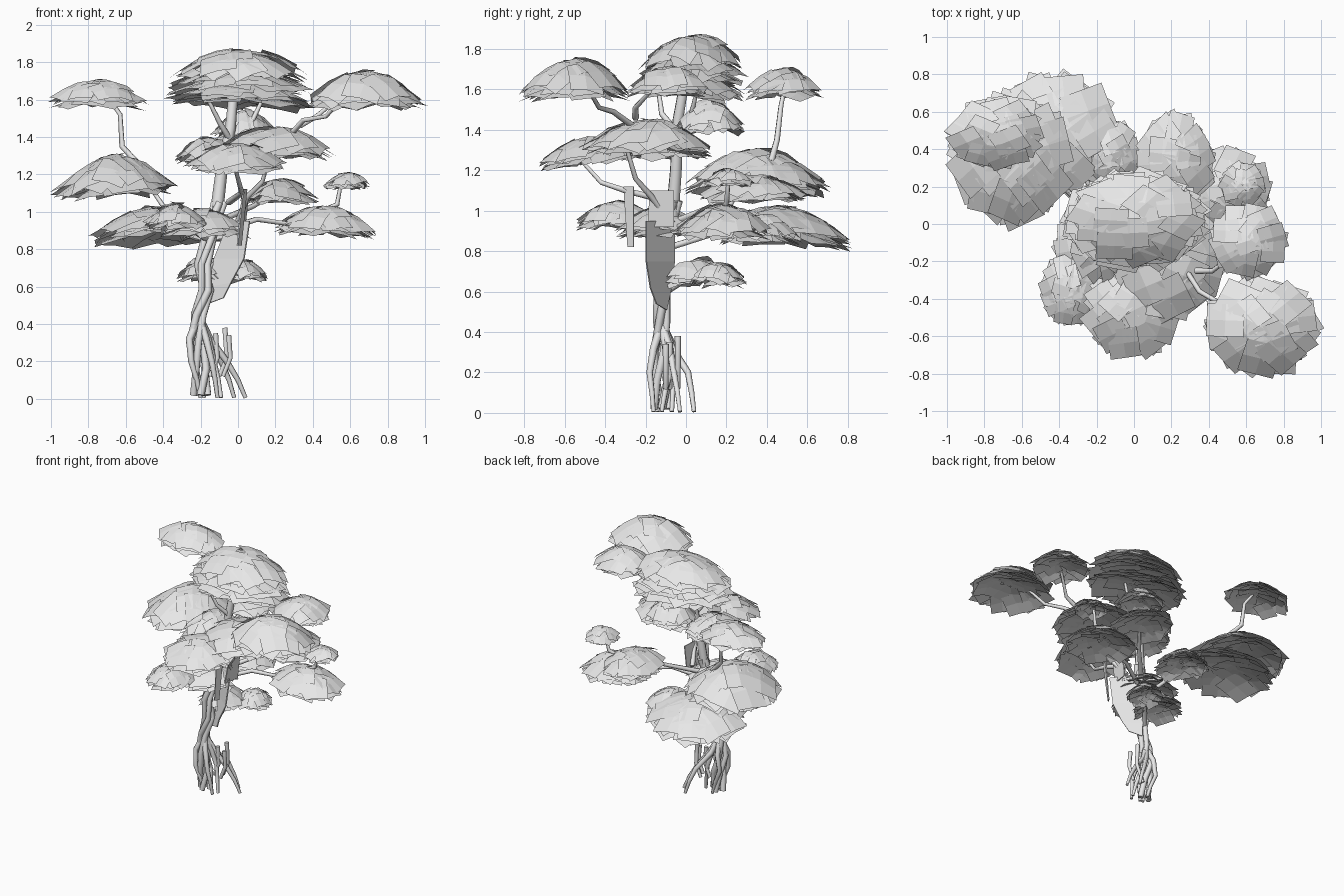
import bpy, bmesh, math, random
from mathutils import Vector

random.seed(11)
cube = bpy.data.objects.get("Cube")
if cube:
    bpy.data.objects.remove(cube, do_unlink=True)

grey = bpy.data.materials.new("pale_grey")
grey.use_nodes = True
grey.diffuse_color = (0.8, 0.8, 0.8, 1)
grey.node_tree.nodes["Principled BSDF"].inputs["Base Color"].default_value = (0.8, 0.8, 0.8, 1)


def finish(name, bm):
    mesh = bpy.data.meshes.new(name)
    bm.to_mesh(mesh)
    bm.free()
    mesh.materials.append(grey)
    obj = bpy.data.objects.new(name, mesh)
    bpy.context.collection.objects.link(obj)
    return obj


def card(bm, dome, u, v, half):
    """One bent square leaf card; dome maps pad coordinates to a point."""
    turn = math.atan2(v, u) + random.uniform(-0.5, 0.5)
    tilt, lift = random.uniform(-0.014, 0.014), random.uniform(-0.018, 0.003)
    rows = []
    for i in (-1, 0, 1):
        row = []
        for j in (-1, 0, 1):
            a = u + half * (i * math.cos(turn) - j * math.sin(turn))
            b = v + half * (i * math.sin(turn) + j * math.cos(turn))
            row.append(bm.verts.new(dome(a, b) + Vector((0, 0, lift + tilt * j))))
        rows.append(row)
    for i in (0, 1):
        for j in (0, 1):
            bm.faces.new((rows[i][j], rows[i + 1][j], rows[i + 1][j + 1], rows[i][j + 1]))


def pad(name, x, y, rx, ry, low, top, layers=3, half=0.32, power=1.8, lean=(0, 0)):
    """A foliage pad: rings of overlapping cards in layers that flatten downwards."""
    bm = bmesh.new()
    for k in range(layers):
        f = k / (layers - 1)
        shrink = 1 - 0.05 * f
        base = low + 0.012 + (top - low) * 0.2 * (1 - f)
        height = (top - base) * (1 - 0.6 * f)

        def dome(a, b):
            r = min(math.hypot(a, b), 1.03)
            return Vector((x + a * rx * shrink, y + b * ry * shrink,
                           base + height * (1 - r ** power) + lean[0] * a + lean[1] * b))

        for ring, count in ((0, 1), (0.36, 6), (0.67, 10)):
            start = random.uniform(0, math.tau)
            for n in range(count):
                ang = start + math.tau * n / count + random.uniform(-0.15, 0.15)
                rad = ring * random.uniform(0.92, 1.03)
                card(bm, dome, rad * math.cos(ang), rad * math.sin(ang), half * random.uniform(0.85, 1.08))
    finish(name, bm)


def tube(name, points, start, end):
    """A tapering low-poly limb along a path."""
    curve = bpy.data.curves.new(name, "CURVE")
    curve.dimensions = "3D"
    curve.bevel_depth = 1
    curve.bevel_resolution = 1
    curve.use_fill_caps = True
    spline = curve.splines.new("POLY")
    spline.points.add(len(points) - 1)
    for i, (pt, co) in enumerate(zip(spline.points, points)):
        pt.co = (*co, 1)
        pt.radius = start + (end - start) * i / (len(points) - 1)
    curve.materials.append(grey)
    obj = bpy.data.objects.new(name, curve)
    bpy.context.collection.objects.link(obj)
    bpy.ops.object.select_all(action="DESELECT")
    obj.select_set(True)
    bpy.context.view_layer.objects.active = obj
    bpy.ops.object.convert(target="MESH")


def sheet(name, left, right):
    """A strip of bark between two edges."""
    bm = bmesh.new()
    a = [bm.verts.new(p) for p in left]
    b = [bm.verts.new(p) for p in right]
    for i in range(len(a) - 1):
        bm.faces.new((a[i], b[i], b[i + 1], a[i + 1]))
    mod = finish(name, bm).modifiers.new("thickness", "SOLIDIFY")
    mod.thickness = 0.008


# Foliage pads; the crown is a stack of three
pad("crown_top", 0.01, 0.03, 0.37, 0.26, 1.68, 1.87, 3, 0.28, 2.1)
pad("crown_middle", 0, 0.02, 0.4, 0.28, 1.62, 1.77, 3, 0.28, 2)
pad("crown_bottom", 0.01, 0.02, 0.4, 0.28, 1.56, 1.69, 3, 0.28, 2, (-0.02, -0.02))
pad("crown_under_pad", 0.04, 0.12, 0.17, 0.17, 1.38, 1.55)
pad("left_front_high_pad", 0.68, -0.55, 0.31, 0.27, 1.55, 1.76)
pad("left_high_pad", 0.61, -0.09, 0.21, 0.2, 1.57, 1.72)
pad("right_back_high_pad", -0.74, 0.48, 0.25, 0.19, 1.56, 1.71)
pad("right_back_middle_pad", -0.66, 0.35, 0.32, 0.36, 1.08, 1.31, lean=(0.02, 0))
pad("right_back_low_pad", -0.44, 0.48, 0.35, 0.34, 0.84, 1.03, lean=(0.02, -0.03))
pad("back_low_pad", -0.13, 0.37, 0.18, 0.2, 0.84, 0.99)
pad("front_middle_pad", -0.01, -0.47, 0.26, 0.25, 1.23, 1.37, lean=(0, 0.03))
pad("left_middle_pad", 0.19, -0.19, 0.31, 0.31, 1.28, 1.45, power=2.2)
pad("right_middle_pad", -0.16, -0.1, 0.18, 0.22, 1.26, 1.4)
pad("back_left_pad", 0.22, 0.34, 0.21, 0.26, 1.04, 1.18)
pad("left_low_pad", 0.47, 0.18, 0.27, 0.23, 0.87, 1.04, lean=(-0.015, 0))
pad("left_tip_pad", 0.58, 0.21, 0.12, 0.12, 1.12, 1.21)
pad("right_front_low_pad", -0.33, -0.35, 0.17, 0.2, 0.91, 1.05)
pad("right_low_pad", -0.2, -0.12, 0.23, 0.22, 0.87, 1.02)
pad("lowest_pad", -0.17, 0.06, 0.16, 0.19, 0.63, 0.77)
pad("lowest_left_pad", 0.03, 0.16, 0.13, 0.14, 0.63, 0.75)

# Trunk strands twisted round one path
spine = [(-0.2, -0.12, 0.02), (-0.2, -0.12, 0.16), (-0.22, -0.12, 0.3), (-0.21, -0.12, 0.45),
         (-0.17, -0.12, 0.58), (-0.19, -0.11, 0.72), (-0.15, -0.1, 0.88), (-0.1, -0.06, 1.05)]
for s in range(4):
    path = []
    for i, p in enumerate(spine):
        ang = math.tau * s / 4 + i * 0.9
        spread = 0.038 if i < 3 else 0.027
        path.append((p[0] + spread * math.cos(ang), p[1] + spread * math.sin(ang), p[2]))
    tube(f"trunk_strand_{s + 1}", path, 0.021, 0.02)
tube("upper_trunk", [(-0.12, -0.07, 0.95), (-0.09, -0.05, 1.2), (-0.04, -0.04, 1.45), (-0.02, 0, 1.68)], 0.036, 0.025)

# Roots: hip, knee and foot of each, leaving the trunk at one height
roots = [
    ((-0.26, -0.15), (-0.25, -0.17), (-0.2, -0.14)),
    ((-0.23, -0.06), (-0.25, -0.06), (-0.18, -0.07)),
    ((-0.17, -0.16), (-0.14, -0.18), (-0.11, -0.16)),
    ((-0.16, -0.1), (-0.13, -0.08), (-0.09, -0.12)),
    ((-0.15, -0.08), (-0.06, -0.06), (0.04, -0.03)),
    ((-0.17, -0.07), (-0.09, 0.01), (-0.02, 0.04)),
]
for n, (hip, knee, foot) in enumerate(roots):
    middle = Vector(knee).lerp(Vector(foot), 0.6)
    tube(f"root_{n + 1}", [(-0.21, -0.12, 0.44), (*hip, 0.32), (*knee, 0.2), (*middle, 0.1), (*foot, 0.006)], 0.022, 0.011)
for n, (x, y, z) in enumerate(((-0.07, -0.04, 0.38), (-0.12, -0.08, 0.35), (-0.05, -0.1, 0.34))):
    tube(f"root_stub_{n + 1}", [(x - 0.03, y, 0.12), (x + 0.01, y, 0.22), (x, y, z)], 0.012, 0.016)

# Torn bark sheets
sheet("bark_flap", [(-0.16, -0.1, 0.51), (-0.15, -0.08, 0.6), (-0.13, -0.06, 0.75), (-0.05, -0.06, 0.95)],
      [(-0.08, -0.15, 0.54), (-0.04, -0.18, 0.62), (0.03, -0.2, 0.75), (0.06, -0.2, 0.95)])
sheet("bark_plate", [(0.02, -0.19, 0.92), (0.05, -0.18, 1.1)], [(0.04, -0.06, 0.92), (0.06, -0.06, 1.1)])
sheet("bark_strip", [(0, -0.29, 0.82), (0.03, -0.31, 1.12)], [(0.02, -0.26, 0.82), (0.05, -0.26, 1.12)])

# Branches reaching each pad
branches = {
    "right_back_middle": [(-0.14, -0.05, 0.92), (-0.3, 0.12, 0.99), (-0.4, 0.22, 1.03), (-0.5, 0.3, 1.18)],
    "right_back_high": [(-0.52, 0.42, 1.24), (-0.62, 0.45, 1.35), (-0.63, 0.47, 1.52), (-0.7, 0.49, 1.62)],
    "left_front_high": [(0.1, -0.12, 1.34), (0.28, -0.25, 1.41), (0.35, -0.36, 1.49), (0.47, -0.43, 1.51), (0.58, -0.5, 1.63)],
    "left_high": [(0.33, -0.25, 1.46), (0.42, -0.25, 1.51), (0.55, -0.15, 1.62)],
    "front_middle": [(-0.05, -0.1, 1.05), (0.02, -0.3, 1.1), (0.01, -0.42, 1.14), (-0.02, -0.52, 1.25)],
    "left_middle": [(0, -0.08, 0.95), (0.05, -0.18, 1.08), (0.13, -0.25, 1.16), (0.18, -0.3, 1.33)],
    "left_low": [(-0.08, -0.06, 0.9), (0.1, 0.03, 0.96), (0.3, 0.12, 0.93), (0.45, 0.17, 0.97)],
    "left_tip": [(0.42, 0.17, 0.99), (0.53, 0.2, 1.04), (0.55, 0.21, 1.15)],
    "back_left": [(-0.1, -0.04, 0.95), (0.08, 0.15, 1.03), (0.2, 0.3, 1.1)],
    "back_low": [(-0.15, -0.08, 0.82), (-0.2, 0.15, 0.89), (-0.38, 0.42, 0.94)],
    "right_front_low": [(-0.16, -0.1, 0.85), (-0.24, -0.25, 0.9), (-0.3, -0.34, 0.96)],
    "lowest": [(-0.18, -0.1, 0.6), (-0.1, 0, 0.66), (0.02, 0.14, 0.69)],
    "crown_left": [(-0.05, -0.04, 1.3), (0.06, 0.02, 1.45), (0.14, 0.06, 1.62)],
    "crown_right": [(-0.04, -0.04, 1.38), (-0.1, -0.12, 1.48), (-0.17, -0.14, 1.62)],
}
for name, path in branches.items():
    tube(name + "_branch", path, 0.018, 0.01)
